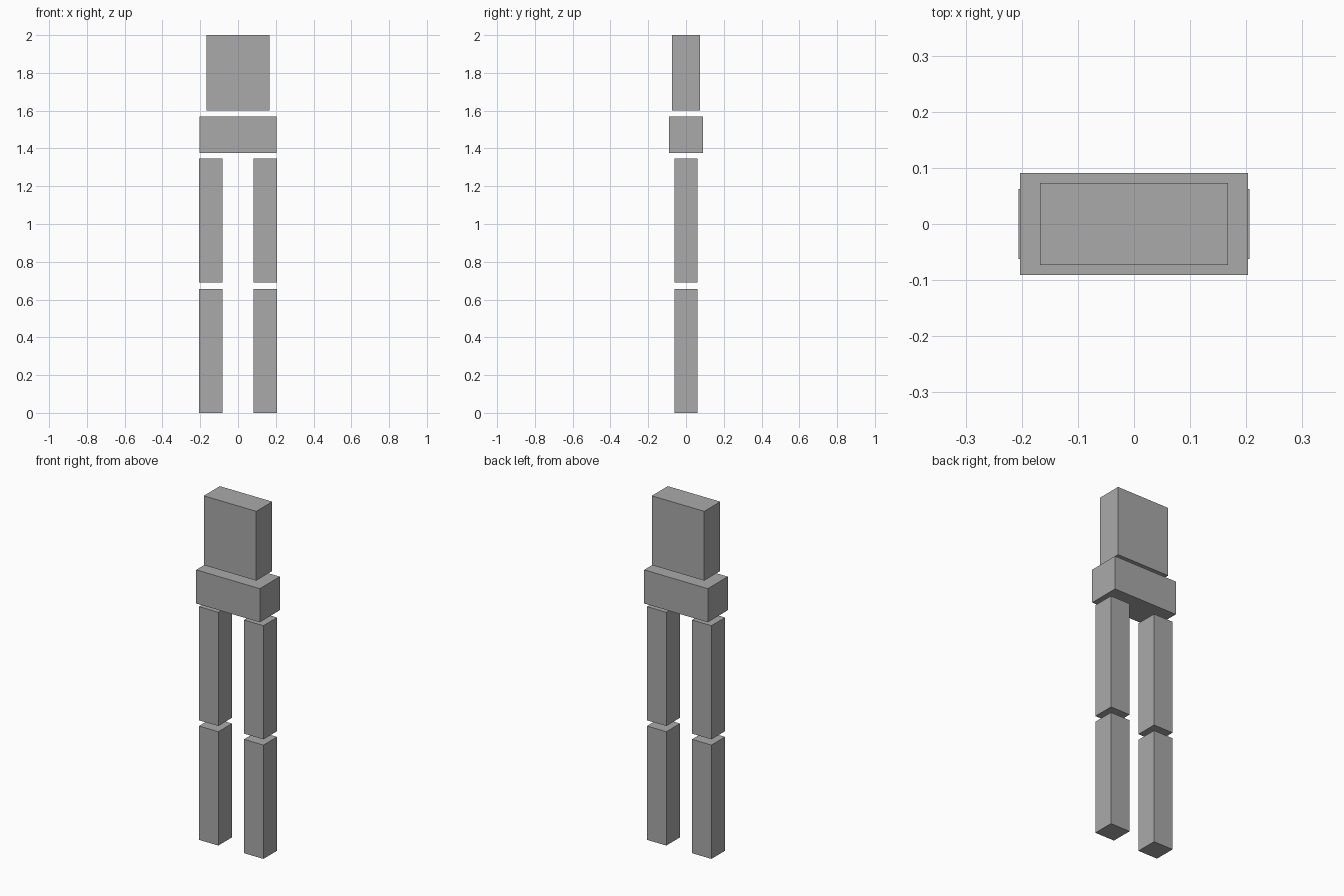
import bpy
import bmesh
from mathutils import Vector

cube = bpy.data.objects.get("Cube")
if cube:
    bpy.data.objects.remove(cube, do_unlink=True)

grey = bpy.data.materials.new("plain_grey")
grey.use_nodes = True
colour = (0.4, 0.4, 0.4, 1)
grey.diffuse_color = colour
grey.node_tree.nodes["Principled BSDF"].inputs["Base Color"].default_value = colour


def block(name, x, width, depth, bottom, top):
    """Flat-sided box centred on x, spanning bottom to top."""
    bm = bmesh.new()
    bmesh.ops.create_cube(bm, size=1)
    bmesh.ops.scale(bm, vec=Vector((width, depth, top - bottom)), verts=bm.verts)
    mesh = bpy.data.meshes.new(name)
    bm.to_mesh(mesh)
    bm.free()
    mesh.materials.append(grey)
    obj = bpy.data.objects.new(name, mesh)
    obj.location = (x, 0, (bottom + top) / 2)
    bpy.context.collection.objects.link(obj)


# Body
block("torso", 0, 0.335, 0.146, 1.6, 2.0)
block("pelvis", 0, 0.406, 0.182, 1.376, 1.57)

# Legs, separated by small gaps at the joints
for side, sign in (("left", 1), ("right", -1)):
    block(side + "_thigh", sign * 0.144, 0.124, 0.124, 0.69, 1.346)
    block(side + "_shin", sign * 0.144, 0.124, 0.124, 0, 0.657)
